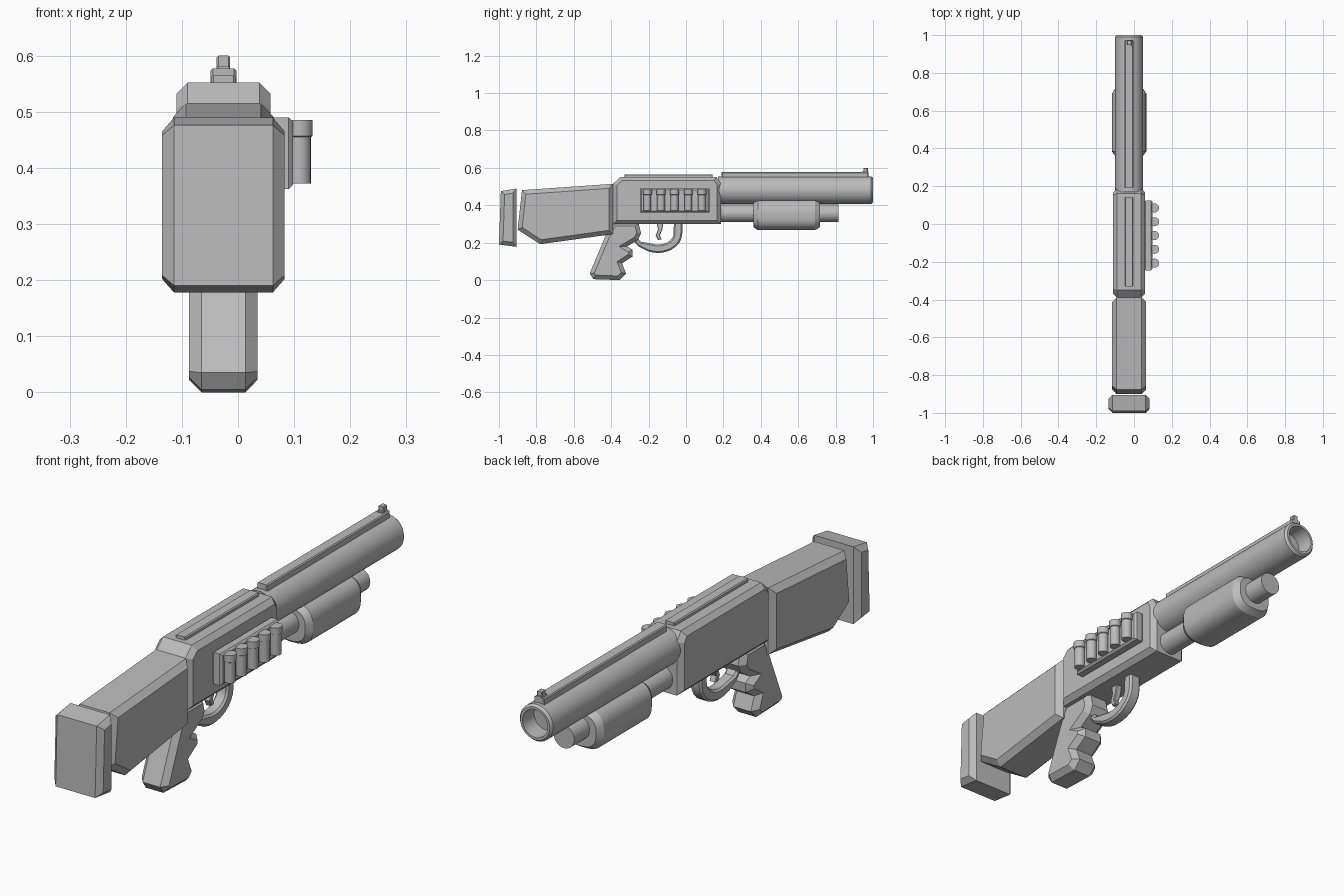
import bpy, bmesh, math

if "Cube" in bpy.data.objects:
    bpy.data.objects.remove(bpy.data.objects["Cube"])

CX = -0.026  # centre plane of the gun
grey = bpy.data.materials.new("plain grey")
grey.diffuse_color = (0.5, 0.5, 0.5, 1)
grey.use_nodes = True
grey.node_tree.nodes["Principled BSDF"].inputs["Base Color"].default_value = grey.diffuse_color


def finish(bm, name, smooth=None):
    bmesh.ops.recalc_face_normals(bm, faces=bm.faces)
    me = bpy.data.meshes.new(name)
    bm.to_mesh(me)
    bm.free()
    me.materials.append(grey)
    ob = bpy.data.objects.new(name, me)
    bpy.context.collection.objects.link(ob)
    if smooth:
        bpy.ops.object.select_all(action='DESELECT')
        ob.select_set(True)
        bpy.context.view_layer.objects.active = ob
        bpy.ops.object.shade_smooth_by_angle(angle=math.radians(smooth))
    return ob


def prism(name, pts, half, bevel, cx=CX, smooth=None):
    """Side profile (y, z) extruded across x, with chamfered side outlines."""
    bm = bmesh.new()
    a = [bm.verts.new((cx - half, y, z)) for y, z in pts]
    b = [bm.verts.new((cx + half, y, z)) for y, z in pts]
    caps = [bm.faces.new(a), bm.faces.new(b)]
    n = len(pts)
    for i in range(n):
        j = (i + 1) % n
        bm.faces.new((a[i], a[j], b[j], b[i]))
    bmesh.ops.recalc_face_normals(bm, faces=bm.faces)
    if bevel:
        edges = [e for f in caps for e in f.edges]
        bmesh.ops.bevel(bm, geom=edges, offset=bevel, offset_type='OFFSET',
                        segments=1, affect='EDGES', profile=0.5)
    return finish(bm, name, smooth)


def box(name, y0, y1, z0, z1, half, bevel, cx=CX):
    return prism(name, [(y0, z0), (y1, z0), (y1, z1), (y0, z1)], half, bevel, cx)


def loft(name, rings, centre, along='Y', sides=32, power=2.0):
    """Rings of (position, radius a, radius b) joined along an axis."""
    bm = bmesh.new()
    loops = []
    for t, ra, rb in rings:
        loop = []
        for i in range(sides):
            w = 2 * math.pi * i / sides
            c, s = math.cos(w), math.sin(w)
            u = centre[0] + ra * math.copysign(abs(c) ** (2 / power), c)
            v = centre[1] + rb * math.copysign(abs(s) ** (2 / power), s)
            loop.append(bm.verts.new((u, t, v) if along == 'Y' else (u, v, t)))
        loops.append(loop)
    for p, q in zip(loops, loops[1:]):
        for i in range(sides):
            j = (i + 1) % sides
            bm.faces.new((p[i], p[j], q[j], q[i]))
    bm.faces.new(loops[0])
    bm.faces.new(loops[-1])
    return finish(bm, name, 30)


# Stock and butt pad
prism("butt_pad", [(-.99, .476), (-.905, .49), (-.905, .178), (-1, .19)], .109, .021)
prism("stock", [(-.877, .481), (-.39, .515), (-.39, .246), (-.78, .192), (-.9, .27)],
      .09, .023)

# Receiver with its top rail
prism("receiver", [(-.39, .30), (-.39, .515), (-.35, .552), (.162, .552),
                   (.187, .515), (.187, .30)], .084, .02)
box("receiver_rail", -.33, .142, .545, .565, .022, .004)

# Pistol grip with finger grooves
prism("grip", [(-.39, .31), (-.425, .25), (-.515, .035), (-.495, .005), (-.355, 0),
               (-.32, .035), (-.342, .09), (-.287, .125), (-.285, .163), (-.315, .18),
               (-.258, .215), (-.24, .25), (-.255, .31)], .061, .022)

# Trigger guard: a band following a quarter sweep up to the receiver
outer = [(-.285, .215), (-.255, .18)]
inner = [(-.065, .31), (-.066, .255)]
for k in range(9):
    w = math.radians(-115 + 115 * k / 8)
    outer.append((-.15 + .13 * math.cos(w), .25 + .105 * math.sin(w)))
for k in range(9):
    w = math.radians(-115 * k / 8)
    inner.append((-.15 + .084 * math.cos(w), .25 + .06 * math.sin(w)))
prism("trigger_guard", outer + [(-.02, .31)] + inner + [(-.24, .205), (-.26, .225)],
      .026, .008, smooth=25)
prism("trigger", [(-.12, .31), (-.128, .265), (-.14, .24), (-.13, .218), (-.15, .215),
                  (-.162, .24), (-.15, .27), (-.158, .31)], .014, .003)

# Barrel with open bore, rib and front sight
loft("barrel", [(.17, .074, .074), (.99, .074, .074), (1, .066, .066),
                (1, .056, .056), (.93, .053, .053)], (CX, .481), sides=40)
box("barrel_rib", .19, .975, .54, .577, .023, .004)
box("sight_base", .94, .975, .57, .582, .012, .002)
box("front_sight", .948, .972, .575, .60, .012, .003)

# Magazine tube and pump
loft("magazine_tube", [(.17, .046, .046), (.815, .046, .046)], (CX, .357))
loft("pump", [(.36, .074, .066), (.385, .091, .083), (.69, .091, .083),
              (.717, .074, .066)], (CX, .35), sides=48, power=2.7)

# Shell holder on the right side with five shells
box("shell_holder", -.245, .125, .362, .49, .022, .008, cx=.076)
for k in range(5):
    loft("shell_%d" % (k + 1),
         [(.372, .021, .021), (.455, .021, .021), (.457, .024, .024), (.485, .024, .024)],
         (.109, -.207 + .073 * k), along='Z', sides=20)
